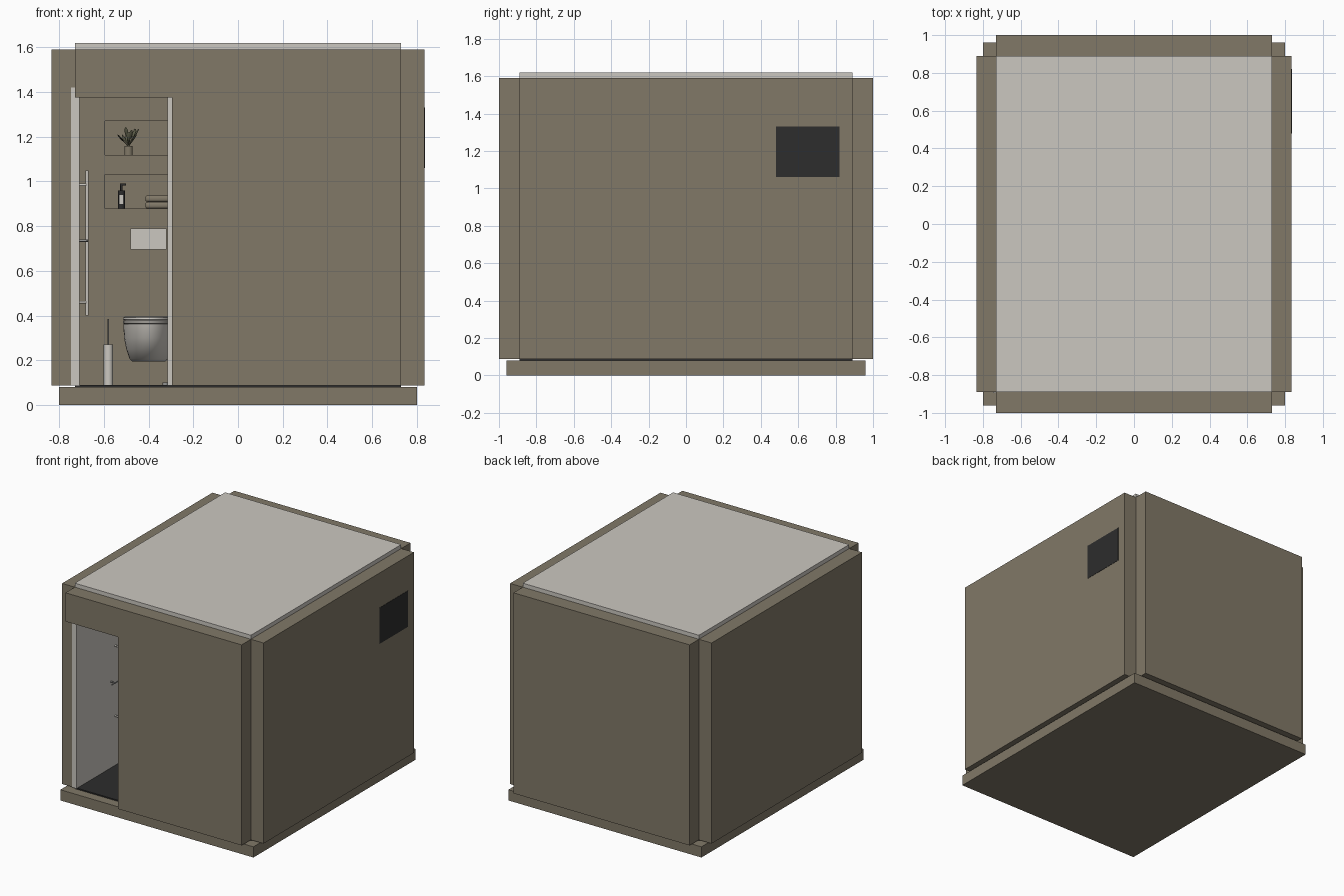
import bpy, bmesh, math, random
from mathutils import Vector

random.seed(4)
cube = bpy.data.objects.get("Cube")
if cube:
    bpy.data.objects.remove(cube, do_unlink=True)


def material(name, r, g, b):
    m = bpy.data.materials.new(name)
    m.use_nodes = True
    m.diffuse_color = (r, g, b, 1)
    m.node_tree.nodes["Principled BSDF"].inputs["Base Color"].default_value = (r, g, b, 1)
    return m


OLIVE = material("olive cladding", 0.22, 0.19, 0.137)
WHITE = material("warm white", 0.6, 0.575, 0.53)
BLACK = material("charcoal", 0.026, 0.026, 0.026)
LEAF = material("leaf green", 0.1, 0.1, 0.06)
STEEL = material("brushed steel", 0.3, 0.3, 0.29)


def finish(name, bm, mat, smooth=False):
    bmesh.ops.recalc_face_normals(bm, faces=bm.faces)
    mesh = bpy.data.meshes.new(name)
    bm.to_mesh(mesh)
    bm.free()
    mesh.materials.append(mat)
    ob = bpy.data.objects.new(name, mesh)
    bpy.context.scene.collection.objects.link(ob)
    if smooth:
        bpy.ops.object.select_all(action='DESELECT')
        ob.select_set(True)
        bpy.context.view_layer.objects.active = ob
        bpy.ops.object.shade_smooth_by_angle(angle=math.radians(40))
    return ob


def box(name, xs, ys, zs, mat, bevel=0):
    """Box from its limits on each axis."""
    bm = bmesh.new()
    bmesh.ops.create_cube(bm, size=1)
    for v in bm.verts:
        v.co = [lo + (c + 0.5) * (hi - lo) for c, (lo, hi) in zip(v.co, (xs, ys, zs))]
    if bevel:
        bmesh.ops.bevel(bm, geom=bm.edges[:], offset=bevel, segments=3, affect='EDGES', profile=0.5)
    return finish(name, bm, mat, bool(bevel))


def rod(name, start, end, radius, mat, sides=20):
    """Cylinder between two points."""
    a, b = Vector(start), Vector(end)
    bm = bmesh.new()
    bmesh.ops.create_cone(bm, cap_ends=True, segments=sides, radius1=radius,
                          radius2=radius, depth=(b - a).length)
    bm.transform((b - a).to_track_quat('Z', 'Y').to_matrix().to_4x4())
    bmesh.ops.translate(bm, verts=bm.verts, vec=(a + b) / 2)
    return finish(name, bm, mat, True)


def loft(name, x, back, sections, mat):
    """D-shaped rings (z, half width, length) with the round end forward."""
    bm = bmesh.new()
    rings = []
    for z, w, length in sections:
        ring = [bm.verts.new((x + w, back, z))]
        for i in range(25):
            t = math.pi * i / 24
            ring.append(bm.verts.new((x + w * math.cos(t),
                                      back - length * (0.4 + 0.6 * math.sin(t)), z)))
        ring.append(bm.verts.new((x - w, back, z)))
        rings.append(ring)
    for r, s in zip(rings, rings[1:]):
        for i in range(len(r)):
            j = (i + 1) % len(r)
            bm.faces.new((r[i], r[j], s[j], s[i]))
    bm.faces.new(rings[0])
    bm.faces.new(rings[-1])
    return finish(name, bm, mat, True)


# Outer shell
X, Y = 0.73, 0.89
LOW, HIGH = 0.087, 1.59
DOOR_X, DOOR_TOP = -0.295, 1.375
box("base_slab", (-0.8, 0.8), (-0.96, 0.96), (0, 0.08), OLIVE)
box("floor", (-X, X), (-Y, Y), (0.08, 0.089), BLACK)
box("roof_panel", (-X, X), (-Y, Y), (1.55, 1.62), WHITE)
box("left_wall", (X, 0.835), (-Y, Y), (LOW, HIGH), OLIVE)
box("right_wall", (-0.835, -X), (-Y, Y), (LOW, HIGH), OLIVE)
box("back_wall", (-X, X), (Y, 1), (LOW, HIGH), OLIVE)

# Front wall, an L-shaped panel leaving the doorway open
bm = bmesh.new()
outline = [(DOOR_X, LOW), (X, LOW), (X, HIGH), (-X, HIGH), (-X, DOOR_TOP), (DOOR_X, DOOR_TOP)]
face = bm.faces.new([bm.verts.new((x, -1, z)) for x, z in outline])
new = bmesh.ops.extrude_face_region(bm, geom=[face])["geom"]
bmesh.ops.translate(bm, verts=[g for g in new if isinstance(g, bmesh.types.BMVert)],
                    vec=(0, 1 - Y, 0))
finish("front_wall", bm, OLIVE)

# Dark window on the left side
box("side_window", (0.83, 0.837), (0.48, 0.82), (1.06, 1.33), BLACK)

# White inner lining and door frame
box("lining_right", (-X, -0.71), (-Y, Y), (LOW, 1.55), WHITE)
box("lining_left", (0.71, X), (-Y, Y), (LOW, 1.55), WHITE)
box("lining_front", (-0.315, 0.71), (-Y, -0.87), (LOW, 1.55), WHITE)
box("lining_lintel", (-0.71, -0.315), (-Y, -0.87), (1.42, 1.55), WHITE)
box("door_jamb", (-0.747, -0.71), (-0.896, -0.85), (LOW, 1.42), WHITE)

# Rear service wall with two niches
WALL = 0.72
NX = (-0.595, -0.205)
levels = [LOW, 0.87, 1.03, 1.11, 1.27, 1.55]
for i in (0, 2, 4):
    box(f"service_wall_band_{i // 2 + 1}", NX, (WALL, 0.85), (levels[i], levels[i + 1]), OLIVE)
box("service_wall_right", (-0.71, NX[0]), (WALL, 0.85), (LOW, 1.55), OLIVE)
box("service_wall_left", (NX[1], 0.71), (WALL, 0.85), (LOW, 1.55), OLIVE)
box("niche_back", (-0.71, 0.71), (0.85, Y), (LOW, 1.55), OLIVE)
for n, z in (("lower", 0.87), ("upper", 1.11)):
    box(n + "_niche_shelf", NX, (WALL - 0.002, 0.85), (z, z + 0.008), OLIVE)

# Wall-hung toilet
TX = -0.4
loft("toilet_bowl", TX, WALL, [(0.195, 0.075, 0.2), (0.205, 0.085, 0.23), (0.25, 0.1, 0.28),
                               (0.3, 0.11, 0.32), (0.362, 0.113, 0.335)], WHITE)
loft("toilet_seat", TX, WALL - 0.01, [(0.362, 0.107, 0.32), (0.366, 0.115, 0.33),
                                      (0.376, 0.115, 0.33), (0.379, 0.108, 0.32)], WHITE)
loft("toilet_lid", TX, WALL - 0.01, [(0.379, 0.11, 0.322), (0.382, 0.115, 0.33),
                                     (0.39, 0.114, 0.328), (0.395, 0.106, 0.315)], WHITE)

# Flush plate with two round buttons
box("flush_plate", (-0.48, -0.32), (WALL - 0.008, WALL), (0.695, 0.79), WHITE)
for n, x, r in (("large", -0.43, 0.027), ("small", -0.365, 0.018)):
    rod(n + "_flush_button", (x, WALL - 0.012, 0.743), (x, WALL - 0.005, 0.743), r, WHITE)

# Toilet brush and floor drain
rod("brush_holder", (-0.58, 0.66, 0.089), (-0.58, 0.66, 0.27), 0.021, WHITE)
rod("brush_handle", (-0.58, 0.66, 0.27), (-0.58, 0.66, 0.385), 0.003, STEEL)
rod("floor_drain", (-0.325, 0, 0.089), (-0.325, 0, 0.1), 0.012, STEEL)

# Vertical rail with brackets and a mixer lever
RY = -0.44
rod("wall_rail", (-0.675, RY, 0.4), (-0.675, RY, 1.05), 0.007, WHITE)
for i, z in enumerate((0.46, 0.985)):
    rod(f"rail_bracket_{i + 1}", (-0.712, RY, z), (-0.675, RY, z), 0.006, WHITE)
rod("mixer_stem", (-0.712, RY - 0.05, 0.735), (-0.672, RY - 0.05, 0.735), 0.005, STEEL)
rod("mixer_lever", (-0.675, RY - 0.09, 0.735), (-0.675, RY, 0.735), 0.004, STEEL)

# Soap bottle
SX, SY = -0.522, 0.78
rod("soap_bottle", (SX, SY, 0.878), (SX, SY, 0.96), 0.016, BLACK)
rod("soap_neck", (SX, SY, 0.96), (SX, SY, 0.985), 0.005, BLACK)
box("soap_pump", (SX - 0.006, SX + 0.02), (SY - 0.005, SY + 0.005), (0.982, 0.99), BLACK)
box("soap_label", (SX - 0.01, SX + 0.01), (SY - 0.018, SY - 0.01), (0.9, 0.94), WHITE)

# Folded towels
for i, z in enumerate((0.879, 0.909)):
    box(f"towel_{i + 1}", (-0.415, -0.23), (0.74, 0.84), (z, z + 0.028), OLIVE, 0.01)

# Potted plant
PX, PY = -0.49, 0.785
rod("plant_pot", (PX, PY, 1.118), (PX, PY, 1.158), 0.019, OLIVE)
for i in range(11):
    angle = i * 2.4
    reach = random.uniform(0.015, 0.042)
    tip = Vector((PX + reach * math.cos(angle), PY + reach * math.sin(angle),
                  random.uniform(1.185, 1.225)))
    root = Vector((PX, PY, 1.155))
    rod(f"plant_stem_{i + 1}", root, tip, 0.0015, LEAF, 6)
    bm = bmesh.new()
    bmesh.ops.create_uvsphere(bm, u_segments=8, v_segments=6, radius=1)
    bmesh.ops.scale(bm, verts=bm.verts, vec=(0.009, 0.003, 0.022))
    bm.transform((tip - root).to_track_quat('Z', 'Y').to_matrix().to_4x4())
    bmesh.ops.translate(bm, verts=bm.verts, vec=tip)
    finish(f"plant_leaf_{i + 1}", bm, LEAF, True)
